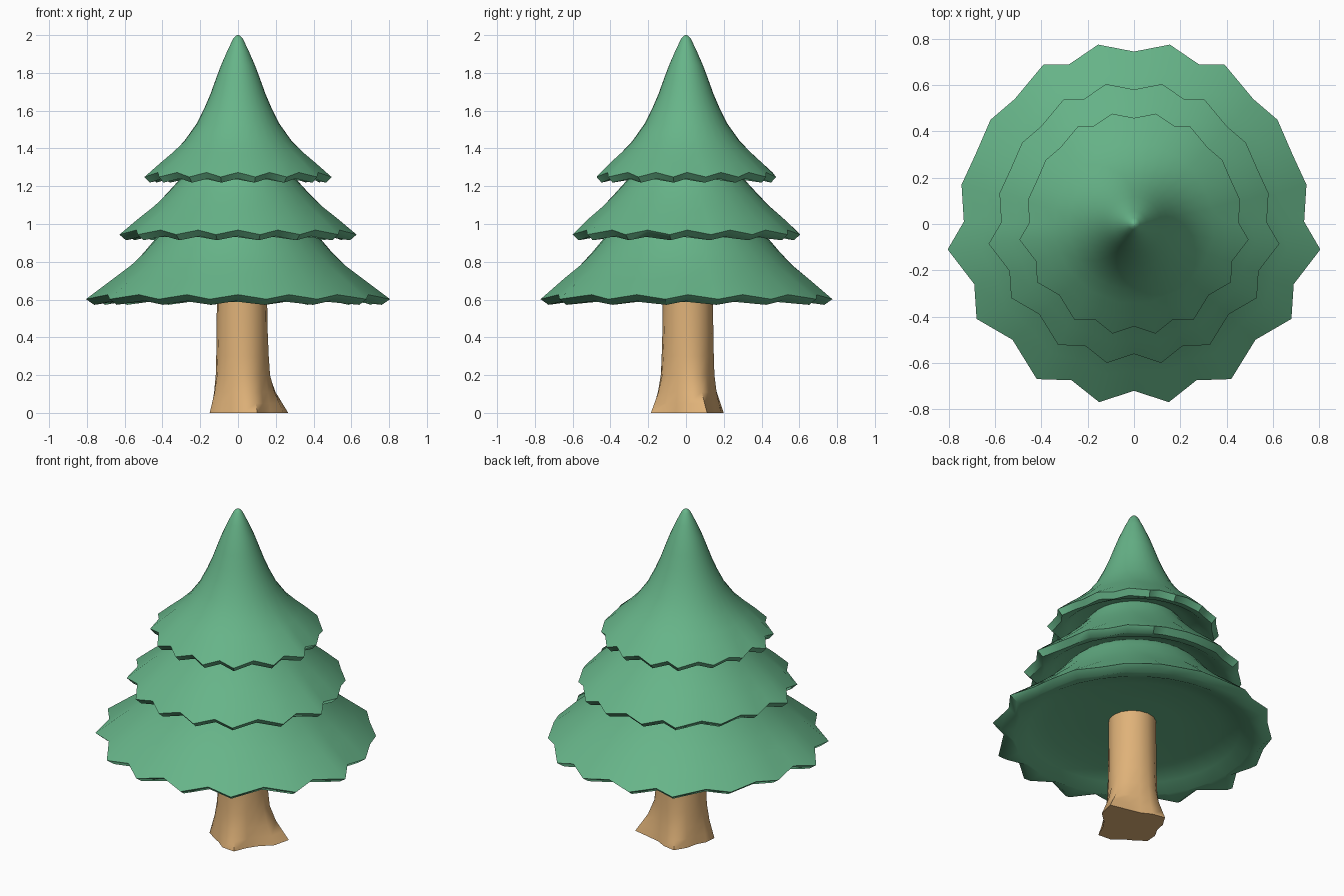
import bpy, math

if "Cube" in bpy.data.objects:
    bpy.data.objects.remove(bpy.data.objects["Cube"])


def material(name, rgb):
    m = bpy.data.materials.new(name)
    m.diffuse_color = (*rgb, 1)
    m.use_nodes = True
    m.node_tree.nodes["Principled BSDF"].inputs["Base Color"].default_value = m.diffuse_color
    return m


GREEN = material("pine green", (0.135, 0.46, 0.25))
BROWN = material("bark tan", (0.74, 0.445, 0.19))


def loft(name, rings, mat, angle):
    """Skin a stack of equal-length rings and close both ends."""
    n = len(rings[0])
    verts = [p for ring in rings for p in ring]
    faces = []
    for i in range(len(rings) - 1):
        for k in range(n):
            a, b = i * n + k, i * n + (k + 1) % n
            faces.append((a, b, b + n, a + n))
    faces.append(tuple(reversed(range(n))))
    faces.append(tuple(range(len(verts) - n, len(verts))))
    me = bpy.data.meshes.new(name)
    me.from_pydata(verts, [], faces)
    me.materials.append(mat)
    ob = bpy.data.objects.new(name, me)
    bpy.context.collection.objects.link(ob)
    bpy.ops.object.select_all(action='DESELECT')
    ob.select_set(True)
    bpy.context.view_layer.objects.active = ob
    bpy.ops.object.shade_smooth_by_angle(angle=math.radians(angle))
    return ob


# jagged rim of the lowest tier: right half, front to back, valley / tip alternating
half = [(0, -.72), (.15, -.77), (.27, -.675), (.42, -.67), (.525, -.50), (.68, -.41),
        (.69, -.26), (.805, -.11), (.735, .01), (.745, .17), (.685, .30), (.62, .45),
        (.515, .54), (.39, .69), (.28, .69), (.155, .775), (0, .745)]
rim = half + [(-x, y) for x, y in half[-2:0:-1]]
N = len(rim)


def rim_ring(scale, z, lift):
    """Jagged ring; valleys sit higher than tips."""
    return [(x * scale, y * scale, z + (0 if k % 2 else lift)) for k, (x, y) in enumerate(rim)]


def round_ring(r, z, jag=0.0):
    """Circle blended by jag towards the jagged rim outline."""
    out = []
    for k, (x, y) in enumerate(rim):
        a = -math.pi / 2 + k * 2 * math.pi / N
        s = r / 0.775
        out.append(((1 - jag) * r * math.cos(a) + jag * x * s,
                    (1 - jag) * r * math.sin(a) + jag * y * s, z))
    return out


def tier(name, s, z, profile):
    """Shallow hollow, flat lip, jagged rim rolled under, then the outer slope."""
    rings = [round_ring(.25 * s, z + .055), round_ring(.48 * s, z + .045),
             round_ring(.59 * s, z + .015),
             round_ring(.665 * s, z - .022),
             rim_ring(.945 * s, z - .038, .022),
             rim_ring(s, z - .008, .024)]
    jags = [.5, .25, .1]
    for i, (r, h) in enumerate(profile):
        rings.append(round_ring(r, h, jags[i] if i < 3 else 0))
    loft(name, rings, GREEN, 50)


tier("lower_branches", 1.0, .61,
     [(.655, .71), (.57, .78), (.50, .85), (.43, .93), (.40, .97), (.37, 1.0)])
tier("middle_branches", .78, .952,
     [(.52, 1.03), (.445, 1.095), (.38, 1.16), (.305, 1.24), (.28, 1.28), (.26, 1.305)])
tier("top_branches", .615, 1.257,
     [(.405, 1.325), (.345, 1.38), (.285, 1.44), (.22, 1.53), (.175, 1.62), (.145, 1.69),
      (.118, 1.765), (.09, 1.84), (.055, 1.92), (.025, 1.982), (.01, 1.998), (.002, 2.0)])

# trunk with four flared roots
base = [.22, .265, .18, .155, .175, .205, .17, .145,
        .165, .185, .16, .155, .19, .212, .165, .165]
levels = [(0, 1), (.05, .75), (.11, .45), (.2, .18), (.3, .1), (.42, .04), (.6, 0), (.70, 0)]
trunk = []
for z, f in levels:
    ring = []
    for k, b in enumerate(base):
        a = k * math.pi / 8
        r = .133 + (b - .133) * f
        ring.append((.021 + r * math.cos(a), .01 + r * math.sin(a), z))
    trunk.append(ring)
loft("trunk", trunk, BROWN, 60)
